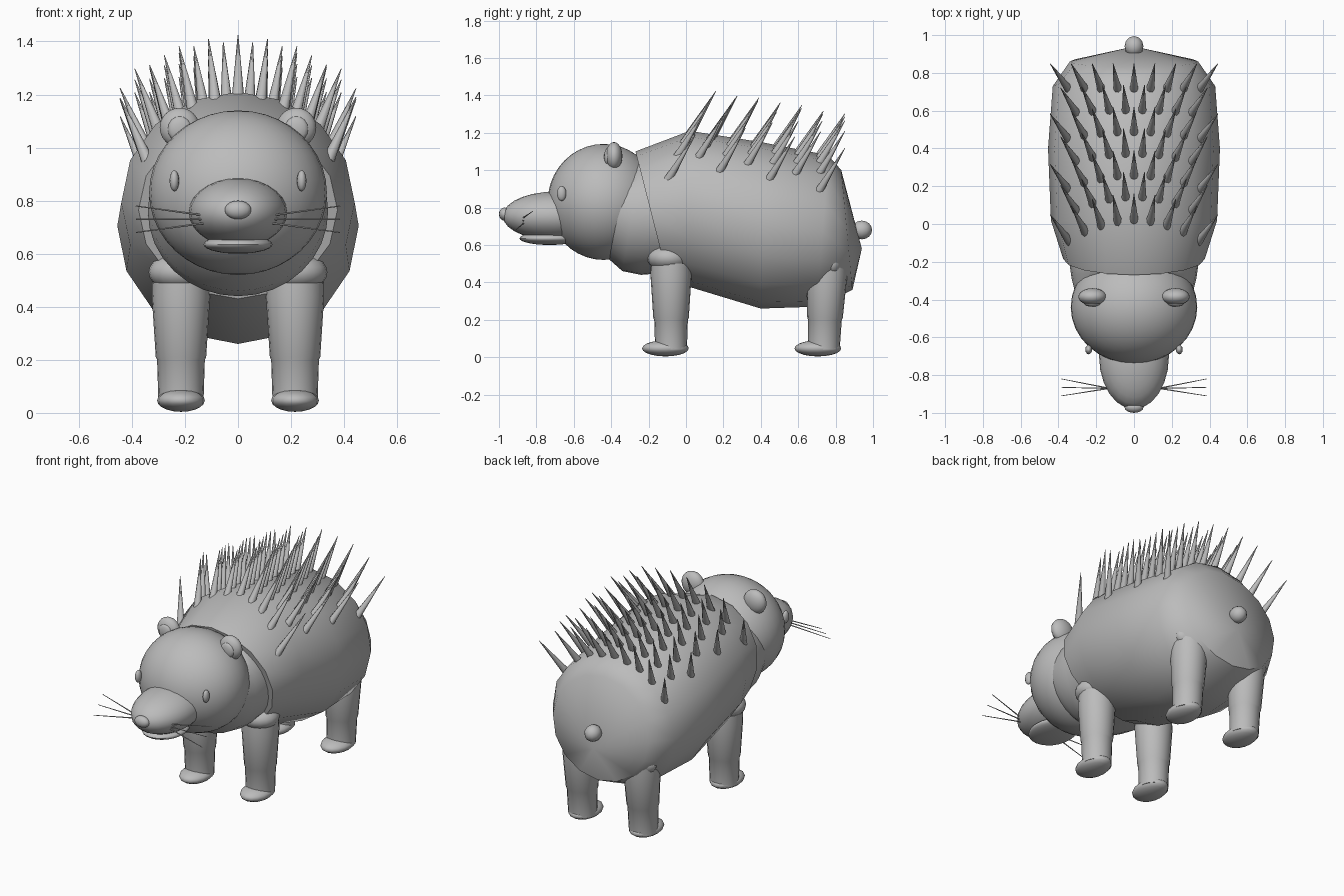
import bpy
import bmesh
from math import sin, cos, pi, radians
from mathutils import Vector
from mathutils.bvhtree import BVHTree

if "Cube" in bpy.data.objects:
    bpy.data.objects.remove(bpy.data.objects["Cube"])

grey = bpy.data.materials.new("plain grey")
grey.use_nodes = True
grey.diffuse_color = (0.5, 0.5, 0.5, 1)
grey.node_tree.nodes["Principled BSDF"].inputs["Base Color"].default_value = (0.5, 0.5, 0.5, 1)


def finish(name, bm, angle=50):
    """Turn a bmesh into a smooth shaded grey object."""
    bmesh.ops.recalc_face_normals(bm, faces=bm.faces)
    mesh = bpy.data.meshes.new(name)
    bm.to_mesh(mesh)
    bm.free()
    mesh.materials.append(grey)
    ob = bpy.data.objects.new(name, mesh)
    bpy.context.collection.objects.link(ob)
    bpy.ops.object.select_all(action="DESELECT")
    ob.select_set(True)
    bpy.context.view_layer.objects.active = ob
    bpy.ops.object.shade_smooth_by_angle(angle=radians(angle))
    return ob


def ellipsoid(name, centre, radii, segments=24, rings=14):
    bm = bmesh.new()
    bmesh.ops.create_uvsphere(bm, u_segments=segments, v_segments=rings, radius=1)
    bmesh.ops.scale(bm, vec=radii, verts=bm.verts)
    bmesh.ops.translate(bm, vec=centre, verts=bm.verts)
    return finish(name, bm)


def skin(bm, loops):
    """Bridge successive vertex loops."""
    n = len(loops[0])
    for a, b in zip(loops, loops[1:]):
        for i in range(n):
            j = (i + 1) % n
            bm.faces.new((a[i], a[j], b[j], b[i]))


def loft(name, rings, sides, end=None):
    """Tilted oval rings: top (y, z), bottom (y, z) and half width."""
    bm = bmesh.new()
    loops = []
    for ty, tz, by, bz, rx in rings:
        top, bottom = Vector((0, ty, tz)), Vector((0, by, bz))
        mid, half = (top + bottom) / 2, (top - bottom) / 2
        loops.append([bm.verts.new(mid + half * cos(a) + Vector((rx * sin(a), 0, 0)))
                      for a in (2 * pi * i / sides for i in range(sides))])
    skin(bm, loops)
    bm.faces.new(loops[0])
    if end:
        tip = bm.verts.new(end)
        for i in range(sides):
            bm.faces.new((loops[-1][i], loops[-1][(i + 1) % sides], tip))
    else:
        bm.faces.new(loops[-1])
    return finish(name, bm)


def cone(bm, base, tip, r1, r2, sides=8):
    axis = Vector(tip) - Vector(base)
    turn = axis.to_track_quat("Z", "Y").to_matrix().to_4x4()
    turn.translation = (Vector(base) + Vector(tip)) / 2
    bmesh.ops.create_cone(bm, cap_ends=True, segments=sides, radius1=r1,
                          radius2=r2, depth=axis.length, matrix=turn)


# Trunk and neck
body = loft("body", [
    (-0.27, 1.10, -0.10, 0.43, 0.375),
    (0.02, 1.21, 0.02, 0.375, 0.44),
    (0.40, 1.15, 0.40, 0.26, 0.455),
    (0.76, 1.08, 0.70, 0.27, 0.43),
    (0.83, 1.00, 0.89, 0.36, 0.34),
], 16, (0, 0.94, 0.58))
loft("neck", [
    (-0.27, 1.04, -0.43, 0.54, 0.315),
    (-0.24, 1.07, -0.34, 0.46, 0.33),
    (-0.20, 1.08, -0.24, 0.44, 0.34),
    (0.00, 1.05, 0.00, 0.46, 0.34),
], 32)
ellipsoid("tail", (0, 0.94, 0.68), (0.05, 0.055, 0.05), 12, 8)

# Head
ellipsoid("head", (0, -0.44, 0.83), (0.335, 0.30, 0.31), 32, 20)
ellipsoid("muzzle", (0, -0.70, 0.755), (0.185, 0.28, 0.13))
ellipsoid("lower_jaw", (0, -0.73, 0.635), (0.13, 0.16, 0.035))
ellipsoid("nose", (0, -0.97, 0.765), (0.05, 0.03, 0.035), 16, 10)

for side, s in (("left", 1), ("right", -1)):
    ellipsoid(side + "_eye", (s * 0.24, -0.665, 0.875), (0.018, 0.025, 0.04), 12, 8)
    ellipsoid(side + "_ear", (s * 0.22, -0.385, 1.075), (0.075, 0.045, 0.075), 20, 12)
    ellipsoid(side + "_inner_ear", (s * 0.22, -0.42, 1.07), (0.045, 0.018, 0.048), 16, 8)

    # Whiskers fan out from the muzzle
    bm = bmesh.new()
    for k in (-1, 0, 1):
        cone(bm, (s * 0.13, -0.87, 0.73 + k * 0.015),
             (s * 0.385, -0.865 + k * 0.045, 0.73 + k * 0.05), 0.004, 0.002, 6)
    finish(side + "_whiskers", bm)

    # Legs: tapered round columns with a joint, on flat oval feet
    for end, y in (("front", -0.08), ("rear", 0.735)):
        name = end + "_" + side
        x = s * 0.215
        shift = 0.02 if end == "rear" else 0
        bm = bmesh.new()
        loops = []
        for r, z in ((0.085, 0.04), (0.09, 0.20), (0.095, 0.21), (0.11, 0.44), (0.108, 0.50)):
            loops.append([bm.verts.new((x + r * cos(a), y + shift * z * 2 + r * sin(a), z))
                          for a in (2 * pi * i / 20 for i in range(20))])
        skin(bm, loops)
        bm.faces.new(loops[0])
        bm.faces.new(loops[-1])
        finish(name + "_leg", bm)
        ellipsoid(name + "_joint", (x, y - 0.012 + shift * 3, 0.50 if shift else 0.53),
                  (0.122, 0.06 if shift else 0.115, 0.075), 20, 12)
        ellipsoid(name + "_foot", (x, y - 0.03, 0.047), (0.09, 0.125, 0.043), 16, 10)

# Staggered rows of backswept spines rooted on the back
bm = bmesh.new()
bm.from_mesh(body.data)
tree = BVHTree.FromBMesh(bm)
bm.free()
bm = bmesh.new()
for row in range(7):
    count = 9 if row % 2 == 0 else 8
    for i in range(count):
        x = (i - (count - 1) / 2) * 0.0875
        edge = abs(x) / 0.35
        y = 0.03 + 0.115 * row - 0.11 * edge ** 2 * (1 - row / 6)
        root = tree.ray_cast(Vector((x, y, 3)), Vector((0, 0, -1)))[0]
        if root:
            lean = Vector((x * 0.27, 0.13, 0.215))
            cone(bm, root - lean * 0.12, root + lean, 0.024, 0.0015)
finish("spines", bm)
